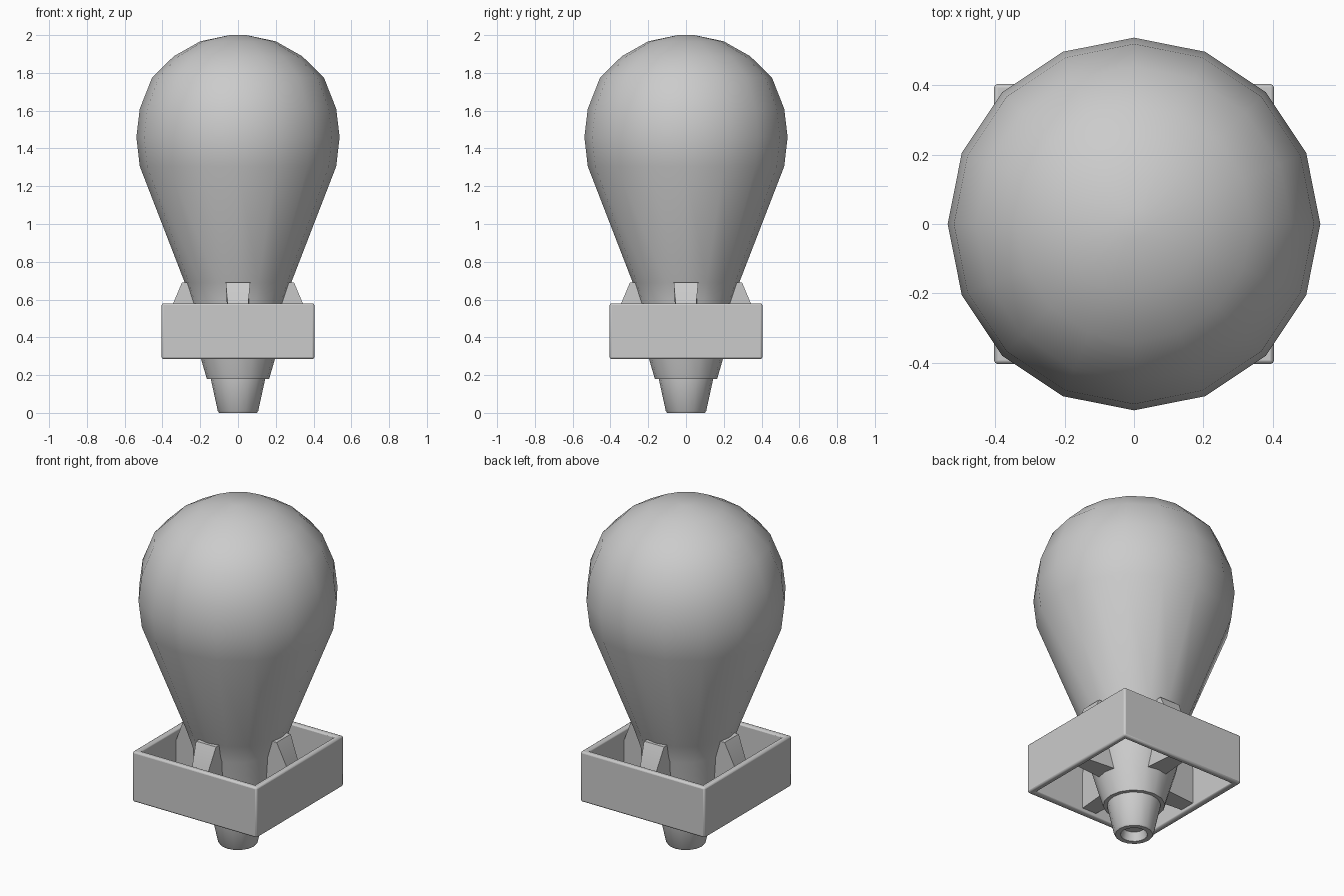
import bpy, bmesh, math
from mathutils import Matrix, Vector

cube = bpy.data.objects.get("Cube")
if cube:
    bpy.data.objects.remove(cube)

grey = bpy.data.materials.new("plain_grey")
grey.use_nodes = True
GREY = (0.6, 0.6, 0.6, 1)
grey.diffuse_color = GREY
grey.node_tree.nodes["Principled BSDF"].inputs["Base Color"].default_value = GREY


def add_object(name, bm, angle):
    bmesh.ops.recalc_face_normals(bm, faces=bm.faces[:])
    mesh = bpy.data.meshes.new(name)
    bm.to_mesh(mesh)
    bm.free()
    obj = bpy.data.objects.new(name, mesh)
    bpy.context.collection.objects.link(obj)
    mesh.materials.append(grey)
    bpy.ops.object.select_all(action="DESELECT")
    obj.select_set(True)
    bpy.context.view_layer.objects.active = obj
    bpy.ops.object.shade_smooth_by_angle(angle=math.radians(angle))
    return obj


def lathe(name, profile, sides=16):
    bm = bmesh.new()
    verts = [bm.verts.new((r, 0, z)) for r, z in profile]
    edges = [bm.edges.new(pair) for pair in zip(verts, verts[1:])]
    bmesh.ops.spin(bm, geom=verts + edges, axis=(0, 0, 1), cent=(0, 0, 0),
                   angle=math.tau, steps=sides, use_duplicate=False)
    bmesh.ops.remove_doubles(bm, verts=bm.verts[:], dist=0.0005)
    return add_object(name, bm, 35)


# Teardrop body, rounded nose at the top
lathe("body", [(0, 2.0), (0.045, 2.0), (0.2, 1.967), (0.34, 1.888), (0.455, 1.775),
               (0.52, 1.61), (0.538, 1.46), (0.52, 1.305), (0.282, 0.69),
               (0.245, 0.58), (0.235, 0.42), (0.165, 0.18), (0, 0.18)])

# Tapered tail nozzle with a recessed end
lathe("tail_nozzle", [(0, 0.2), (0.143, 0.2), (0.143, 0.175), (0.107, 0.01), (0.1, 0),
                      (0.072, 0), (0.06, 0.05), (0, 0.05)])

# Open square frame around the tail
OUTER, INNER, LOW, HIGH = 0.404, 0.37, 0.285, 0.58
bm = bmesh.new()
corners = [(1, 1), (-1, 1), (-1, -1), (1, -1)]
loops = [[bm.verts.new((x * r, y * r, z)) for x, y in corners]
         for r, z in ((OUTER, LOW), (OUTER, HIGH), (INNER, HIGH), (INNER, LOW))]
for a, b in zip(loops, loops[1:] + loops[:1]):
    for i in range(4):
        j = (i + 1) % 4
        bm.faces.new((a[i], a[j], b[j], b[i]))
frame = add_object("tail_frame", bm, 30)
bevel = frame.modifiers.new("soft_edges", "BEVEL")
bevel.width = 0.01
bevel.segments = 2

# Four struts joining the body to the frame, narrowing outward
side = [(0.15, 0.31), (0.15, 0.69), (0.297, 0.69), (0.385, 0.48), (0.385, 0.31)]
half_width = [0.065, 0.065, 0.065, 0.045, 0.045]
for k, name in enumerate(("left", "back", "right", "front")):
    bm = bmesh.new()
    near, far = [[bm.verts.new((r, s * w, z)) for (r, z), w in zip(side, half_width)]
                 for s in (-1, 1)]
    bm.faces.new(near)
    bm.faces.new(far)
    for i in range(len(side)):
        j = (i + 1) % len(side)
        bm.faces.new((near[i], near[j], far[j], far[i]))
    bm.transform(Matrix.Rotation(k * math.pi / 2, 4, "Z"))
    add_object(name + "_strut", bm, 30)
